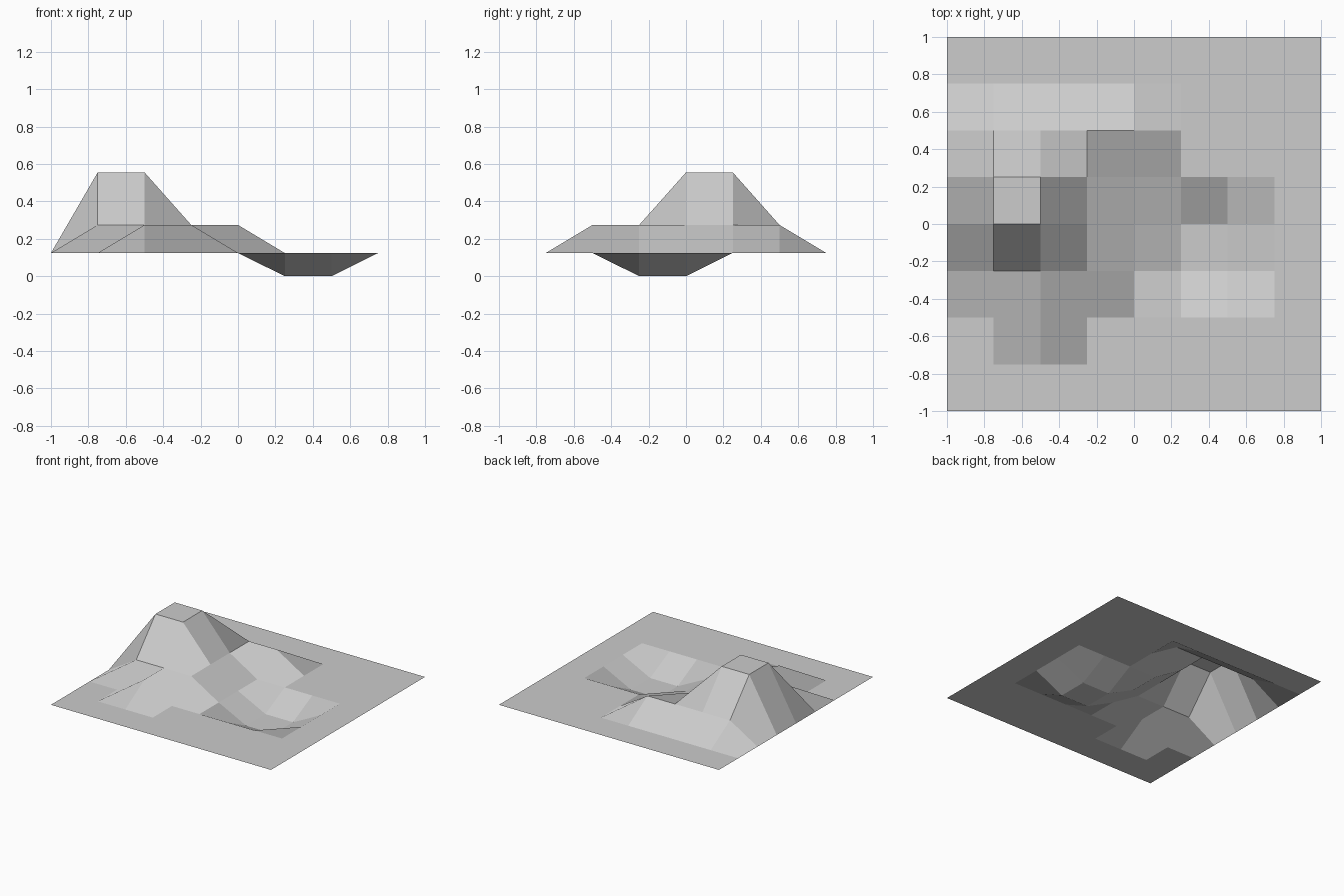
import bpy
import bmesh

cube = bpy.data.objects.get("Cube")
if cube:
    bpy.data.objects.remove(cube, do_unlink=True)

CELLS = 8
STEP = 2 / CELLS
GROUND, HILL, SUMMIT, PIT = 0.124, 0.274, 0.555, 0.0

# Single grey for the whole terrain
grey = bpy.data.materials.new("plain grey")
grey.use_nodes = True
colour = (0.604, 0.604, 0.604, 1)
grey.diffuse_color = colour
grey.node_tree.nodes["Principled BSDF"].inputs["Base Color"].default_value = colour

# Flat sheet of square cells
bm = bmesh.new()
bmesh.ops.create_grid(bm, x_segments=CELLS, y_segments=CELLS, size=1)


def set_height(x_range, y_range, height):
    """Move the grid points within a block of grid steps from the centre."""
    for v in bm.verts:
        x, y = round(v.co.x / STEP), round(v.co.y / STEP)
        if x_range[0] <= x <= x_range[1] and y_range[0] <= y <= y_range[1]:
            v.co.z = height


set_height((-4, 4), (-4, 4), GROUND)
set_height((-3, -1), (-1, 2), HILL)     # foothill around the peak
set_height((-2, -2), (-2, -2), HILL)    # front spur
set_height((0, 0), (2, 2), HILL)        # end of the back ridge
set_height((-3, -2), (0, 1), SUMMIT)    # flat-topped peak
set_height((1, 2), (-1, 0), PIT)        # sunken hollow

mesh = bpy.data.meshes.new("terrain")
bm.to_mesh(mesh)
bm.free()
mesh.materials.append(grey)
mesh.shade_flat()
terrain = bpy.data.objects.new("terrain", mesh)
bpy.context.collection.objects.link(terrain)
